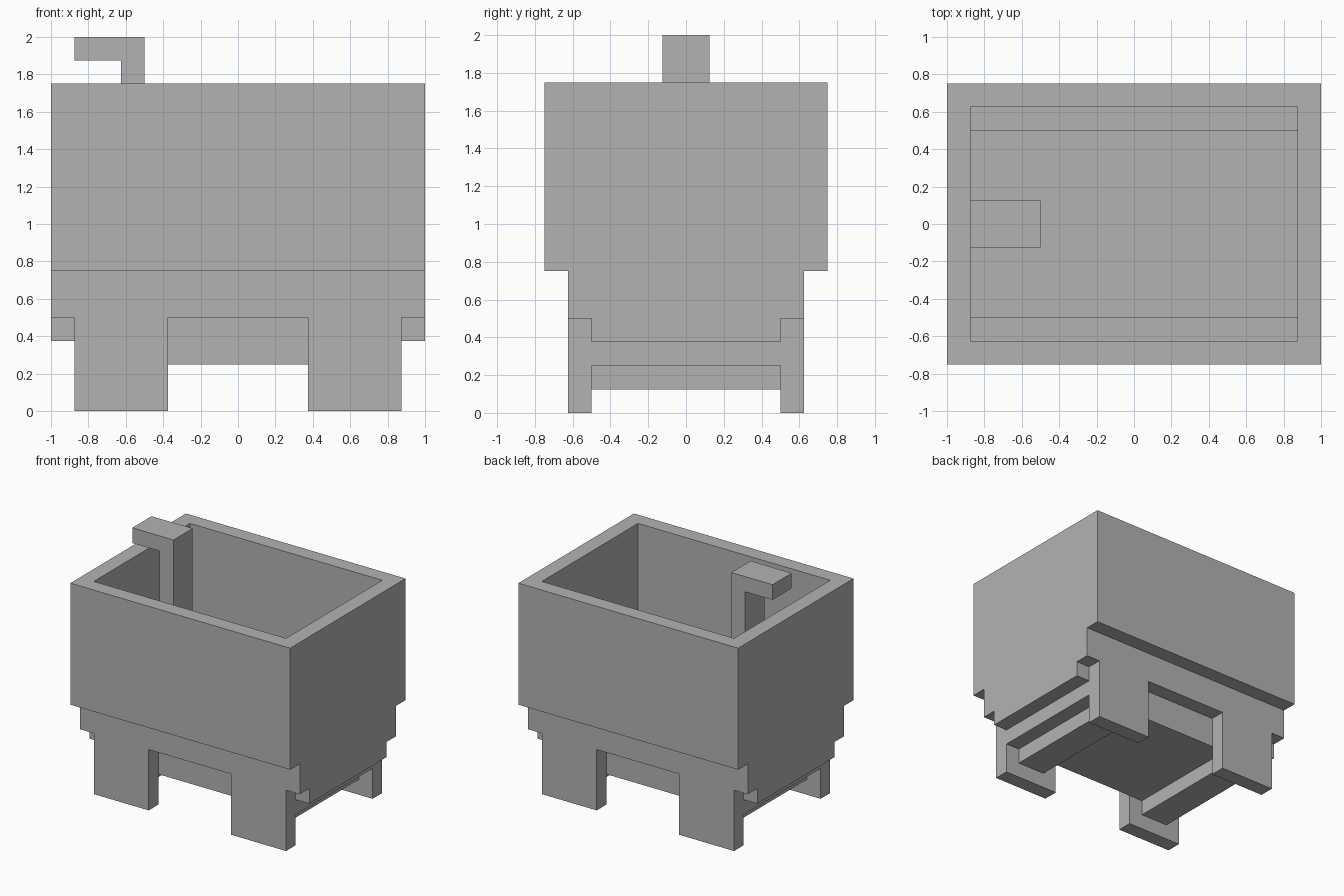
import bpy, bmesh
from mathutils import Vector

U = 0.125  # building unit: sixteen units make the longest side

default = bpy.data.objects.get("Cube")
if default:
    bpy.data.objects.remove(default, do_unlink=True)

stone = bpy.data.materials.new("plain grey")
stone.use_nodes = True
GREY = (0.45, 0.45, 0.45, 1)
stone.diffuse_color = GREY
stone.node_tree.nodes["Principled BSDF"].inputs["Base Color"].default_value = GREY


def finish(name, bm):
    bmesh.ops.recalc_face_normals(bm, faces=bm.faces)
    mesh = bpy.data.meshes.new(name)
    bm.to_mesh(mesh)
    bm.free()
    mesh.materials.append(stone)
    obj = bpy.data.objects.new(name, mesh)
    bpy.context.collection.objects.link(obj)
    return obj


def prism(name, outline, axis, start, end):
    """Extrude an outline (horizontal, z) along x or y, sizes in units."""
    bm = bmesh.new()
    if axis == "y":
        verts = [bm.verts.new((h * U, start * U, z * U)) for h, z in outline]
        step = Vector((0, (end - start) * U, 0))
    else:
        verts = [bm.verts.new((start * U, h * U, z * U)) for h, z in outline]
        step = Vector(((end - start) * U, 0, 0))
    face = bm.faces.new(verts)
    out = bmesh.ops.extrude_face_region(bm, geom=[face], use_keep_orig=True)
    moved = [v for v in out["geom"] if isinstance(v, bmesh.types.BMVert)]
    bmesh.ops.translate(bm, vec=step, verts=moved)
    return finish(name, bm)


def symmetric(half):
    """Complete a right-hand half outline by mirroring it."""
    return half + [(-h, z) for h, z in reversed(half)]


def rectangle(h0, h1, z0, z1):
    return [(h0, z0), (h1, z0), (h1, z1), (h0, z1)]


# Upper basin: open rectangular frame with thick walls
bm = bmesh.new()
rings = []
for hx, hy, z in ((8, 6, 6), (8, 6, 14), (7, 5, 14), (7, 5, 6)):
    rings.append([bm.verts.new((sx * hx * U, sy * hy * U, z * U))
                  for sx, sy in ((-1, -1), (1, -1), (1, 1), (-1, 1))])
for r in range(4):
    a, b = rings[r], rings[(r + 1) % 4]
    for i in range(4):
        j = (i + 1) % 4
        bm.faces.new((a[i], a[j], b[j], b[i]))
finish("basin_walls", bm)

# Long side panels with the legs cut into their lower edge
panel = symmetric([(3, 4), (3, 0), (7, 0), (7, 4), (8, 4), (8, 6)])
for name, s in (("front", -1), ("back", 1)):
    prism(name + "_panel_with_legs", panel, "y", s * 4, s * 5)

# Short end walls and the runners under the floor
for name, s in (("left", 1), ("right", -1)):
    prism(name + "_end_wall", rectangle(-4, 4, 3, 6), "x", s * 7, s * 8)
    prism(name + "_runner", rectangle(-4, 4, 1, 2), "x", s * 4, s * 6)

# Floor of the basin
prism("basin_floor", rectangle(-4, 4, 2, 4), "x", -7, 7)

# Hooked spout standing on the floor
spout = [(-5, 4), (-4, 4), (-4, 16), (-7, 16), (-7, 15), (-5, 15)]
prism("spout", spout, "y", -1, 1)
